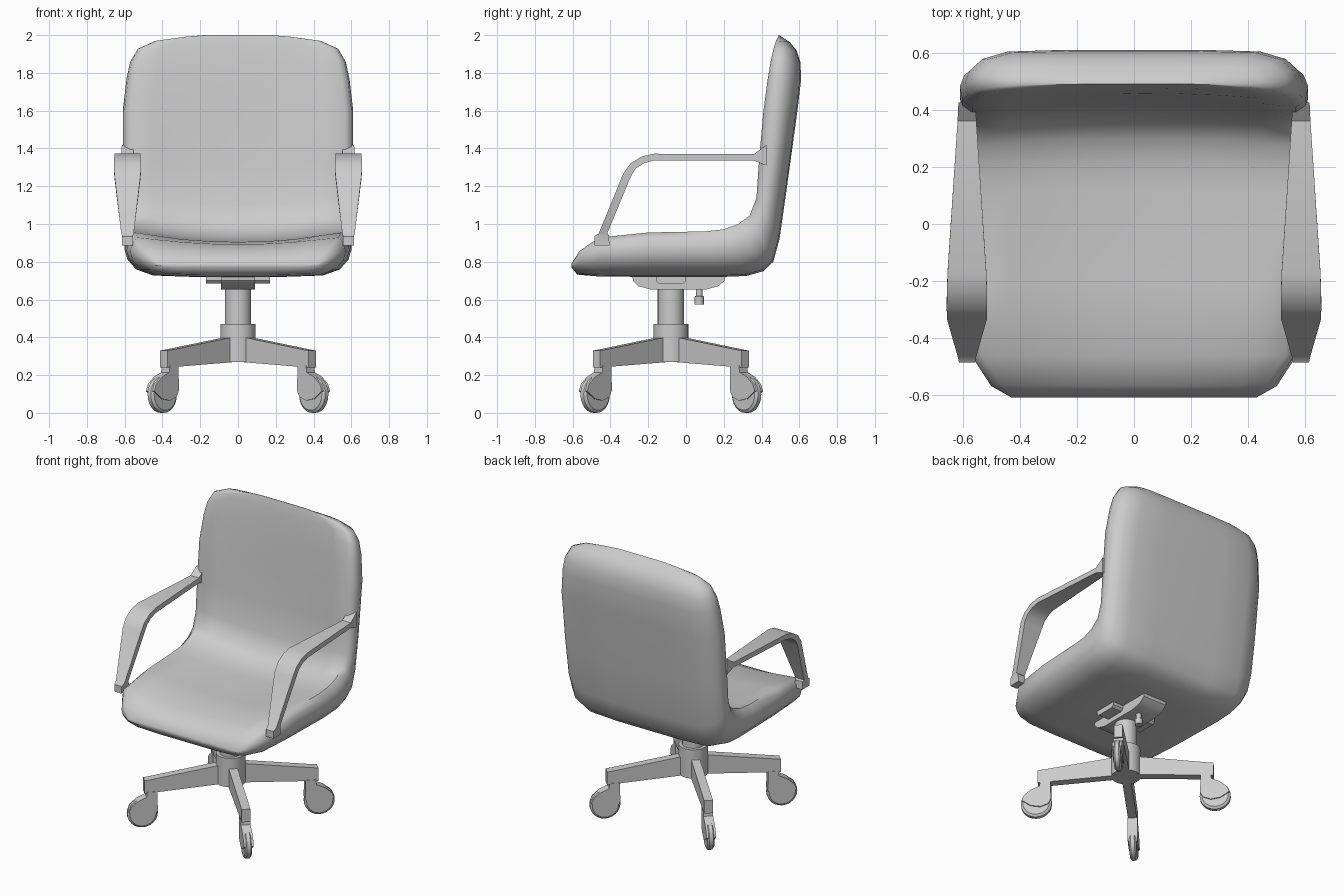
import bpy, bmesh, math
from mathutils import Matrix, Vector

if "Cube" in bpy.data.objects:
    bpy.data.objects.remove(bpy.data.objects["Cube"])

BASE_Y = -0.08


def finish(name, bm, angle=35):
    bmesh.ops.recalc_face_normals(bm, faces=bm.faces)
    me = bpy.data.meshes.new(name)
    bm.to_mesh(me)
    bm.free()
    ob = bpy.data.objects.new(name, me)
    bpy.context.collection.objects.link(ob)
    bpy.ops.object.select_all(action='DESELECT')
    bpy.context.view_layer.objects.active = ob
    ob.select_set(True)
    bpy.ops.object.shade_smooth_by_angle(angle=math.radians(angle))
    return ob


def loft(name, rings, angle=35):
    """Skin closed rings of points and cap both ends."""
    bm = bmesh.new()
    vs = [[bm.verts.new(p) for p in r] for r in rings]
    n = len(rings[0])
    for a, b in zip(vs, vs[1:]):
        for i in range(n):
            j = (i + 1) % n
            bm.faces.new((a[i], a[j], b[j], b[i]))
    bm.faces.new(vs[0])
    bm.faces.new(vs[-1])
    return finish(name, bm, angle)


def lathe(name, prof, seg=24):
    return loft(name, [[(r * math.cos(2 * math.pi * i / seg), r * math.sin(2 * math.pi * i / seg), z)
                        for i in range(seg)] for r, z in prof])


def plate(name, outline, h, angle=35, taper=1.0):
    """Side outline (y, z) extruded across x by +-h."""
    return loft(name, [[(x, y, z) for y, z in outline] for x in (-h, h)], angle)


# Padded shell: inner centre (y,z), outer (y,z), half width, edge rise
stations = [
    (-.607, .79, -.607, .77, .43, 0), (-.565, .845, -.575, .732, .50, .012),
    (-.46, .893, -.46, .722, .57, .035), (-.2, .905, -.2, .72, .59, .05),
    (.12, .91, .2, .72, .60, .055), (.22, .922, .32, .725, .60, .055),
    (.30, .95, .41, .75, .603, .055), (.36, 1.0, .462, .80, .605, .05),
    (.395, 1.1, .495, .92, .607, .045), (.42, 1.3, .535, 1.2, .61, .045),
    (.445, 1.6, .59, 1.6, .61, .035), (.458, 1.77, .61, 1.77, .59, .025),
    (.468, 1.86, .605, 1.86, .57, .02), (.476, 1.93, .585, 1.92, .53, .012),
    (.483, 1.97, .55, 1.962, .44, .006), (.488, 1.992, .515, 1.985, .28, 0),
    (.49, 2.0, .497, 1.998, .18, 0),
]
# half section: fraction of width, depth fraction, edge-rise fraction
half = [(0, 0, 0), (.25, 0, .06), (.5, 0, .28), (.74, 0, .68), (.93, 0, 1), (.985, .06, .6),
        (1, .25, 0), (.975, .52, 0), (.9, .79, 0), (.75, .96, 0), (.4, 1, 0), (0, 1, 0)]
rings = []
for iy, iz, oy, oz, w, sag in stations:
    a, b = Vector((0, iy, iz)), Vector((0, oy, oz))
    up = (a - b).normalized()
    side = [a.lerp(b, t) + up * sag * s + Vector((f * w, 0, 0)) for f, t, s in half]
    rings.append(side + [Vector((-p.x, p.y, p.z)) for p in side[-2:0:-1]])
loft("seat_and_back", rings, 50)

# Arm straps: outer (y,z), inner (y,z), half width
arm = [(-.485, .885, -.405, .885, .028), (-.485, .935, -.408, .94, .028),
       (-.462, .95, -.417, .95, .033), (-.333, 1.265, -.293, 1.25, .07),
       (-.295, 1.32, -.265, 1.295, .071), (-.235, 1.357, -.22, 1.323, .07),
       (-.17, 1.372, -.165, 1.337, .068), (.36, 1.37, .36, 1.335, .033),
       (.425, 1.418, .425, 1.31, .03)]
for s, tag in ((1, "right"), (-1, "left")):
    loft("armrest_" + tag,
         [[(s * (.585 - h), oy, oz), (s * (.585 + h), oy, oz),
           (s * (.585 + h), iy, iz), (s * (.585 - h), iy, iz)] for oy, oz, iy, iz, h in arm])

# Tilt mechanism under the seat
plate("tilt_housing", [(-.285, .73), (-.28, .70), (-.25, .67), (-.18, .652), (.1, .652),
                       (.17, .67), (.205, .70), (.21, .73)], .09)
plate("side_lever_box", [(-.16, .73), (-.16, .70), (-.145, .685), (-.015, .685), (0, .70), (0, .73)], .17)
knob = lathe("adjust_knob", [(.018, .67), (.018, .62), (.025, .615), (.025, .575)], 12)
knob.location = (.02, .07, 0)

# Column and hub
col = lathe("gas_column", [(.07, .45), (.07, .66)])
hub = lathe("base_hub", [(.093, .27), (.093, .47)])
for o in (col, hub):
    o.location.y = BASE_Y

# Four diagonal legs with casters, modelled along +y and rotated
leg_side = [(.04, .27), (.557, .24), (.557, .33), (.515, .335), (.04, .405)]
R, WR, WZ = .567, .098, .098
hood_side = [(.475, .25), (.54, .25), (.545, .215), (.60, .19), (.645, .15), (.658, .115),
             (.60, .075), (.54, .065), (.49, .085), (.472, .12), (.475, .19)]
for k in range(4):
    rot = Matrix.Translation((0, BASE_Y, 0)) @ Matrix.Rotation(math.radians(45 + 90 * k), 4, 'Z')
    parts = [plate(f"base_leg_{k}", leg_side, .028), plate(f"caster_hood_{k}", hood_side, .031)]
    wheel = lathe(f"caster_wheel_{k}", [(WR - .014, -.023), (WR, -.012), (WR, .012), (WR - .014, .023)])
    wheel.data.transform(Matrix.Translation((0, R, WZ)) @ Matrix.Rotation(math.pi / 2, 4, 'Y'))
    for p in parts + [wheel]:
        p.data.transform(rot)
